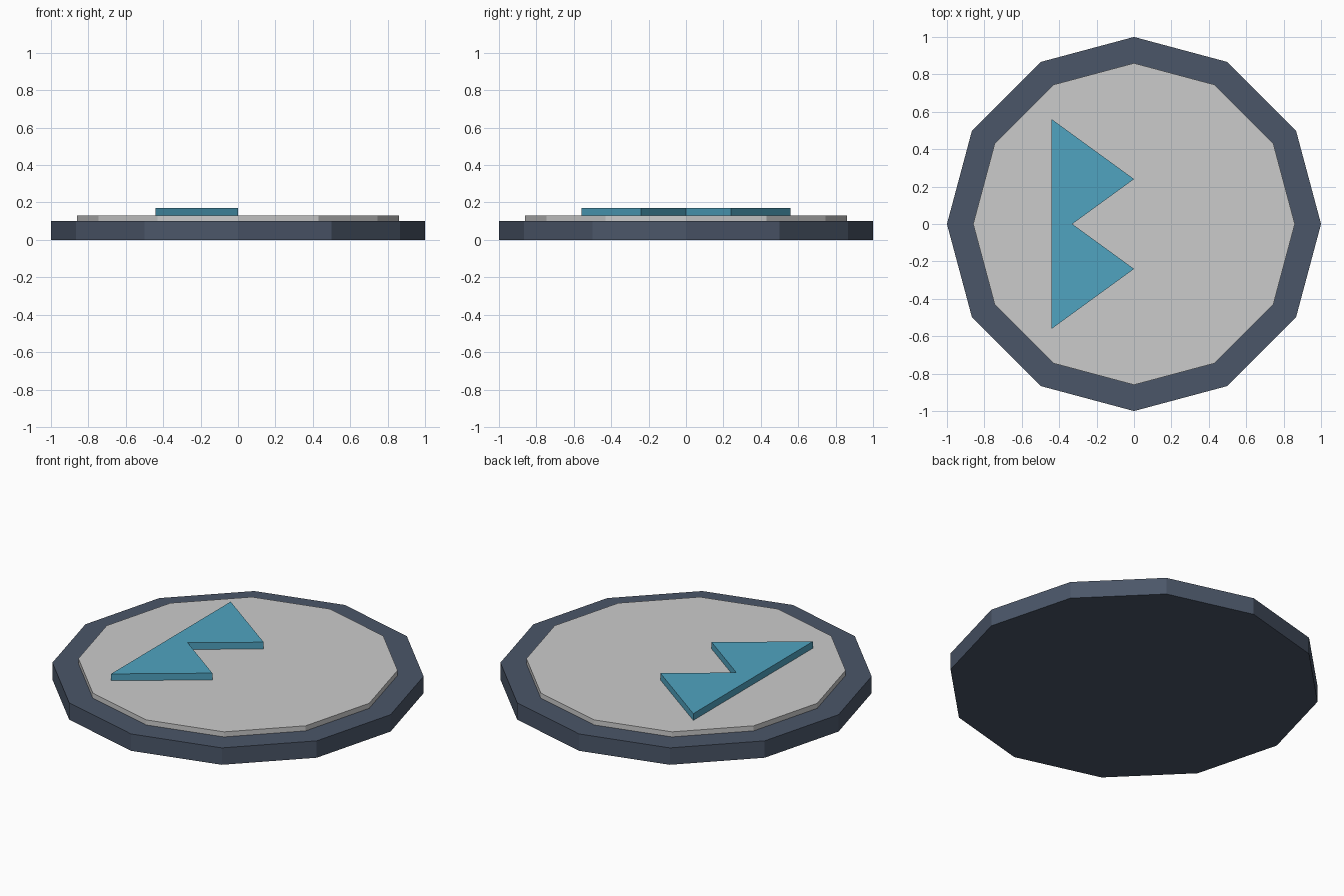
import bpy, bmesh
from math import cos, sin, tau

if "Cube" in bpy.data.objects:
    bpy.data.objects.remove(bpy.data.objects["Cube"])


def material(name, rgb):
    mat = bpy.data.materials.new(name)
    mat.diffuse_color = (*rgb, 1)
    mat.use_nodes = True
    mat.node_tree.nodes["Principled BSDF"].inputs["Base Color"].default_value = mat.diffuse_color
    return mat


def extrude_outline(name, points, z0, z1, mat=None):
    """Closed flat-faced prism from a counter-clockwise outline."""
    bm = bmesh.new()
    face = bm.faces.new([bm.verts.new((x, y, z0)) for x, y in points])
    result = bmesh.ops.extrude_face_region(bm, geom=[face], use_keep_orig=True)
    top = [v for v in result["geom"] if isinstance(v, bmesh.types.BMVert)]
    bmesh.ops.translate(bm, verts=top, vec=(0, 0, z1 - z0))
    bmesh.ops.recalc_face_normals(bm, faces=bm.faces[:])
    mesh = bpy.data.meshes.new(name)
    bm.to_mesh(mesh)
    bm.free()
    obj = bpy.data.objects.new(name, mesh)
    bpy.context.collection.objects.link(obj)
    if mat:
        mesh.materials.append(mat)
    return obj


def polygon(radius, sides=12):
    return [(radius * cos(tau * i / sides), radius * sin(tau * i / sides))
            for i in range(sides)]


slate = material("slate", (0.07, 0.093, 0.14))
blue = material("blue", (0.08, 0.37, 0.53))

# Twelve-sided base and the raised plate on it
extrude_outline("base_disc", polygon(1.0), 0, 0.10, slate)
extrude_outline("inner_plate", polygon(0.86), 0.10, 0.13)

# Two-pointed emblem, mirrored about the x axis
half = [(-0.33, 0), (0, 0.24), (-0.44, 0.56)]
outline = half + [(x, -y) for x, y in reversed(half[1:])]
extrude_outline("double_point_emblem", outline, 0.13, 0.17, blue)
